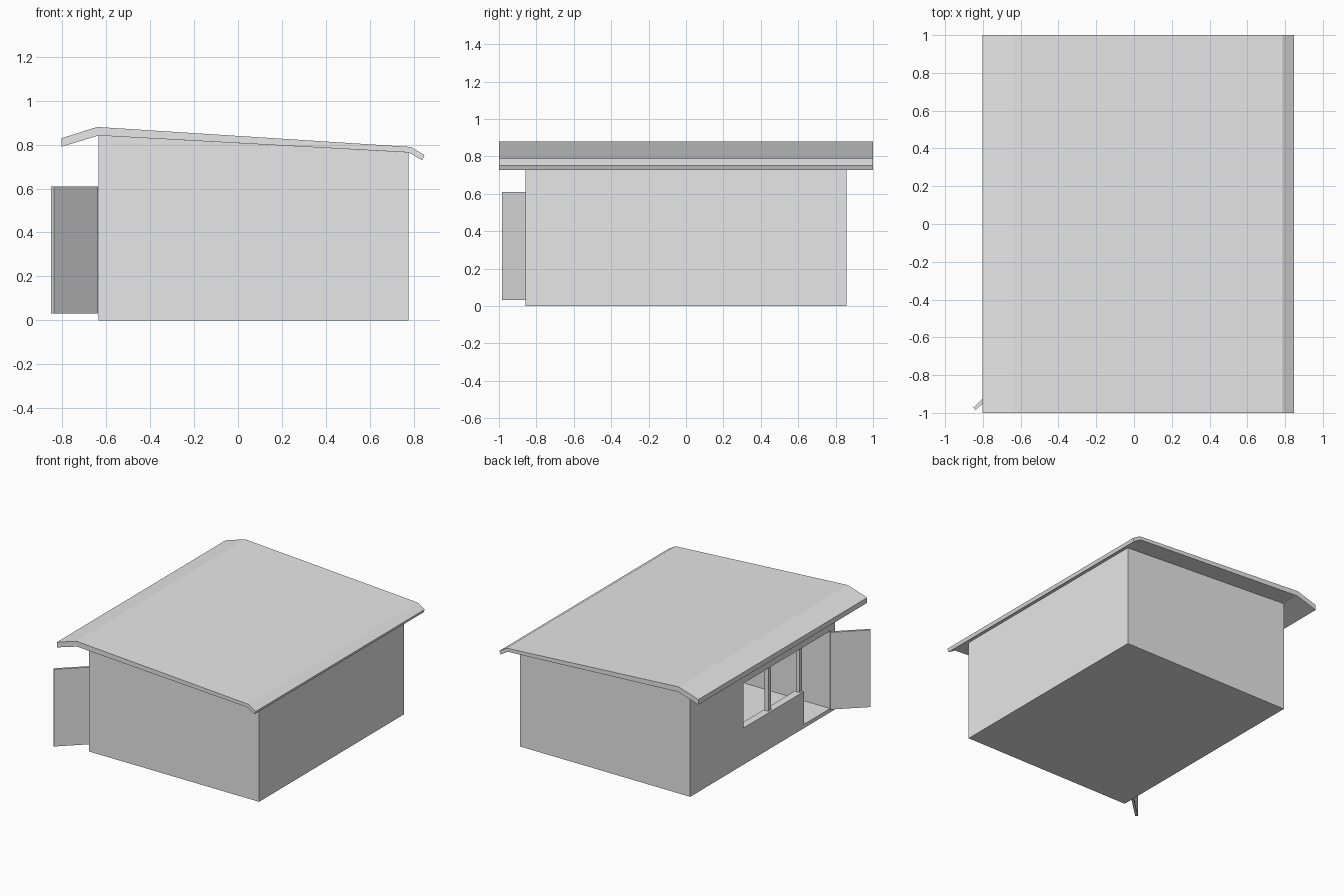
import bpy, bmesh
from mathutils import Vector, Matrix
from math import atan2

if "Cube" in bpy.data.objects:
    bpy.data.objects.remove(bpy.data.objects["Cube"])

grey = bpy.data.materials.new("plain_grey")
grey.diffuse_color = (0.8, 0.8, 0.8, 1)
grey.use_nodes = True
grey.node_tree.nodes["Principled BSDF"].inputs["Base Color"].default_value = grey.diffuse_color


def prism(name, outline, axis, lo, hi):
    """Extrude an outline: (x, z) along y, or (y, z) along x."""
    def place(a, b, c):
        return (a, c, b) if axis == 'y' else (c, a, b)
    bm = bmesh.new()
    face = bm.faces.new([bm.verts.new(place(a, b, lo)) for a, b in outline])
    out = bmesh.ops.extrude_face_region(bm, geom=[face])
    moved = [v for v in out["geom"] if isinstance(v, bmesh.types.BMVert)]
    bmesh.ops.translate(bm, verts=moved,
                        vec=Vector(place(0, 0, hi - lo)))
    bmesh.ops.recalc_face_normals(bm, faces=bm.faces)
    mesh = bpy.data.meshes.new(name)
    bm.to_mesh(mesh)
    bm.free()
    mesh.materials.append(grey)
    ob = bpy.data.objects.new(name, mesh)
    bpy.context.collection.objects.link(ob)
    return ob


def box(name, x0, x1, y0, y1, z0, z1):
    return prism(name, [(x0, z0), (x1, z0), (x1, z1), (x0, z1)], 'y', y0, y1)


def cut(target, cutter):
    mod = target.modifiers.new(cutter.name, 'BOOLEAN')
    mod.operation = 'DIFFERENCE'
    mod.solver = 'EXACT'
    mod.object = cutter
    cutter.hide_render = True
    cutter.hide_viewport = True


LEFT, RIGHT, HALF_Y, WALL = -0.635, 0.775, 0.857, 0.055
FLOOR, HEAD, SILL = 0.028, 0.61, 0.275

# Walls and floor: hollow shell with a sloping top
walls = prism("walls", [(LEFT, 0), (RIGHT, 0), (RIGHT, 0.764), (LEFT, 0.841)],
              'y', -HALF_Y, HALF_Y)
room = box("room_cutter", LEFT + WALL, RIGHT - WALL,
           -HALF_Y + WALL, HALF_Y - WALL, FLOOR, 1.2)
cut(walls, room)

# Door and window share one stepped opening in the left wall
opening = prism("opening_cutter",
                [(-0.80, FLOOR + 0.001), (-0.49, FLOOR + 0.001), (-0.49, SILL),
                 (0.227, SILL), (0.227, HEAD), (-0.80, HEAD)],
                'x', LEFT - 0.1, LEFT + WALL + 0.05)
cut(walls, opening)

# Window posts, set into the wall thickness
for i, y in enumerate((-0.12, -0.49)):
    box(f"window_post_{i + 1}", LEFT + 0.015, LEFT + 0.045,
        y, y + 0.03, SILL, HEAD)

# Roof: bent sheet with a drooping eave on each side
prism("roof", [(-0.803, 0.79), (-0.803, 0.829), (-0.64, 0.88), (0.787, 0.789),
               (0.848, 0.752), (0.838, 0.728), (0.777, 0.764), (-0.635, 0.841)],
      'y', -1, 1)

# Open door, swung outward from the front jamb
hinge, tip = Vector((-0.637, -0.795)), Vector((-0.838, -0.985))
swing = tip - hinge
door = box("door", 0, swing.length, -0.018, 0, 0.032, HEAD)
door.matrix_world = (Matrix.Translation((hinge.x, hinge.y, 0))
                     @ Matrix.Rotation(atan2(swing.y, swing.x), 4, 'Z')
                     @ Matrix.Translation((0, 0.0, 0)))
